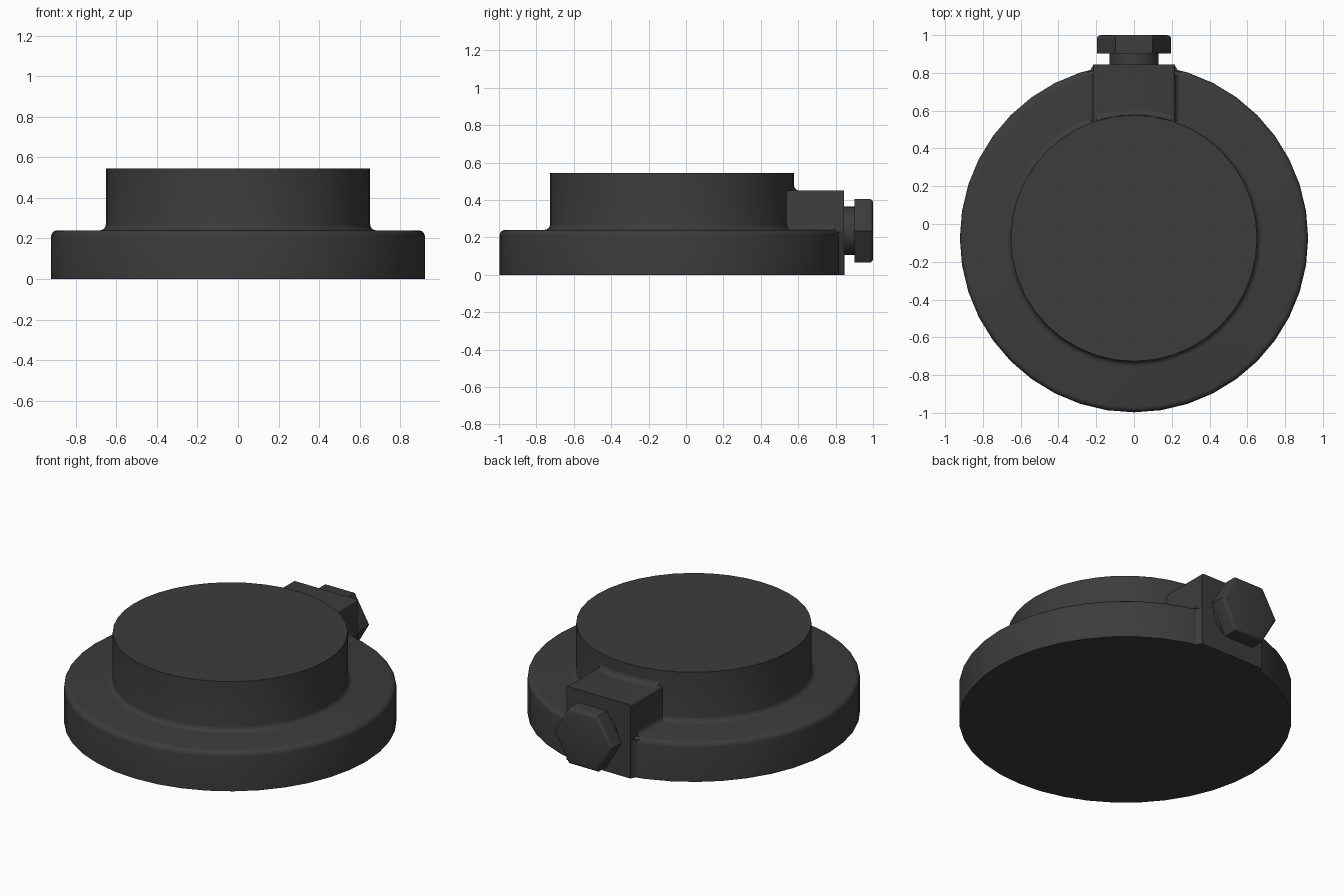
import bpy, bmesh, math
from mathutils import Matrix, Vector

if "Cube" in bpy.data.objects:
    bpy.data.objects.remove(bpy.data.objects["Cube"])

CY = -0.075          # centre of the round body
BOLT_Z = 0.235

mat = bpy.data.materials.new("charcoal")
mat.use_nodes = True
colour = (0.045, 0.045, 0.045, 1)
mat.diffuse_color = colour
mat.node_tree.nodes["Principled BSDF"].inputs["Base Color"].default_value = colour


def finish(name, bm, angle=35):
    bmesh.ops.remove_doubles(bm, verts=bm.verts, dist=1e-5)
    bmesh.ops.recalc_face_normals(bm, faces=bm.faces)
    me = bpy.data.meshes.new(name)
    bm.to_mesh(me)
    bm.free()
    me.materials.append(mat)
    ob = bpy.data.objects.new(name, me)
    bpy.context.collection.objects.link(ob)
    bpy.ops.object.select_all(action='DESELECT')
    ob.select_set(True)
    bpy.context.view_layer.objects.active = ob
    bpy.ops.object.shade_smooth_by_angle(angle=math.radians(angle))
    return ob


def arc(cx, cz, r, a0, a1, n=4):
    angles = [math.radians(a0 + (a1 - a0) * i / n) for i in range(n + 1)]
    return [(cx + r * math.cos(a), cz + r * math.sin(a)) for a in angles]


def lathe(name, profile, start, sweep, steps):
    """Turn an (r, z) profile about the vertical axis of the body."""
    bm = bmesh.new()
    verts = [bm.verts.new((r, CY, z)) for r, z in profile]
    edges = [bm.edges.new(p) for p in zip(verts, verts[1:])]
    bmesh.ops.rotate(bm, verts=verts, cent=(0, CY, 0),
                     matrix=Matrix.Rotation(start, 3, 'Z'))
    bmesh.ops.spin(bm, geom=verts + edges, cent=(0, CY, 0), axis=(0, 0, 1),
                   angle=sweep, steps=steps)
    return finish(name, bm)


def prism(name, points, depth):
    """Extrude a polygon of 3D points along a depth vector."""
    bm = bmesh.new()
    face = bm.faces.new([bm.verts.new(p) for p in points])
    out = bmesh.ops.extrude_face_region(bm, geom=[face], use_keep_orig=True)
    moved = [v for v in out["geom"] if isinstance(v, bmesh.types.BMVert)]
    bmesh.ops.translate(bm, verts=moved, vec=Vector(depth))
    return finish(name, bm)


# Flange and raised round neck, with rounded rim and filleted root
body = ([(0, 0), (0.922, 0)] + arc(0.892, 0.21, 0.03, 0, 90)
        + arc(0.682, 0.27, 0.03, 270, 180) + [(0.652, 0.545)])
lathe("flange_and_neck", body + [(0, 0.545)], 0, math.tau, 40)

# Clamp block with softened top edges
half = [(0.217, 0)] + arc(0.205, 0.438, 0.012, 0, 90, 3)
outline = half + [(-x, z) for x, z in reversed(half)]
prism("clamp_block", [(x, 0.4, z) for x, z in outline], (0, 0.445, 0))

# Fillet between block top and neck
swing = math.asin(0.205 / 0.68)
lathe("neck_fillet", arc(0.682, 0.48, 0.03, 270, 180),
      math.pi / 2 - swing, 2 * swing, 6)

# Fillets along the block sides, on the flange top and on its rim
for side, label in ((1, "left"), (-1, "right")):
    foot = [(0.2, 0.23)] + arc(0.244, 0.267, 0.027, 270, 180)[:] + [(0.2, 0.267)]
    prism(label + "_block_fillet",
          [(side * x, 0.5, z) for x, z in foot], (0, 0.29, 0))
    rim = [(0.2, 0.78), (0.25, 0.8), (0.228, 0.819), (0.217, 0.84), (0.2, 0.84)]
    prism(label + "_rim_fillet",
          [(side * x, y, 0) for x, y in rim], (0, 0, 0.23))


def bolt_part(name, radius, y0, y1, sides, chamfer=0):
    bm = bmesh.new()
    bmesh.ops.create_cone(bm, cap_ends=True, segments=sides, radius1=radius,
                          radius2=radius, depth=y1 - y0)
    if chamfer:
        # Local -z turns to the outward +y end
        rim = [e for e in bm.edges if all(v.co.z < 0 for v in e.verts)]
        bmesh.ops.bevel(bm, geom=rim, offset=chamfer, segments=3,
                        profile=0.5, affect='EDGES')
    # Put a hexagon corner on each side, flats at top and bottom
    turn = Matrix.Rotation(math.pi / 2, 4, 'X')
    spin = Matrix.Rotation(math.pi / 2, 4, 'Z')
    if abs(max(v.co.x for v in bm.verts) - radius) < 0.002:
        spin = Matrix.Identity(4)
    place = Matrix.Translation((0, (y0 + y1) / 2, BOLT_Z))
    bmesh.ops.transform(bm, verts=bm.verts, matrix=place @ turn @ spin)
    return finish(name, bm)


# Hex bolt: shank and head
bolt_part("bolt_shank", 0.13, 0.8, 0.92, 32)
bolt_part("bolt_head", 0.197, 0.902, 1.0, 6, 0.02)
